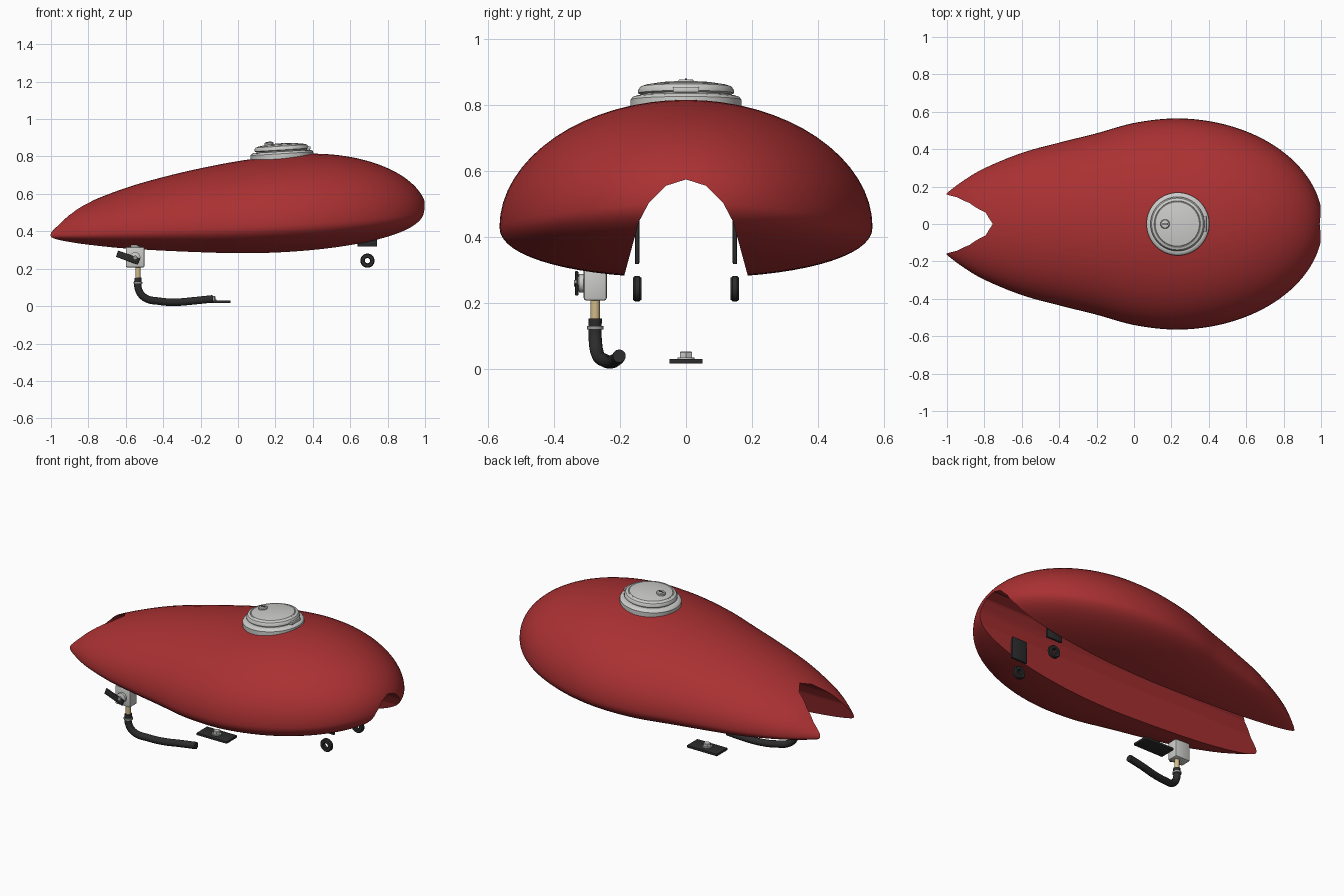
import bpy, bmesh, math
from mathutils import Matrix, Vector

if "Cube" in bpy.data.objects:
    bpy.data.objects.remove(bpy.data.objects["Cube"])


def mat(name, c):
    m = bpy.data.materials.new(name)
    m.diffuse_color = (*c, 1)
    m.use_nodes = True
    m.node_tree.nodes["Principled BSDF"].inputs["Base Color"].default_value = m.diffuse_color
    return m


RED = mat("red_paint", (0.40, 0.03, 0.032))
SILVER = mat("silver_metal", (0.60, 0.60, 0.59))
GREY = mat("grey_metal", (0.32, 0.32, 0.32))
BLACK = mat("black_rubber", (0.025, 0.025, 0.025))
BRASS = mat("brass", (0.64, 0.50, 0.25))


def finish(name, bm, material, matrix=None, angle=35):
    bmesh.ops.recalc_face_normals(bm, faces=bm.faces)
    me = bpy.data.meshes.new(name)
    bm.to_mesh(me)
    bm.free()
    ob = bpy.data.objects.new(name, me)
    bpy.context.collection.objects.link(ob)
    me.materials.append(material)
    if matrix:
        me.transform(matrix)
    smooth(ob, angle)
    return ob


def smooth(ob, angle=35):
    bpy.ops.object.select_all(action='DESELECT')
    ob.select_set(True)
    bpy.context.view_layer.objects.active = ob
    bpy.ops.object.shade_smooth_by_angle(angle=math.radians(angle))


def loft(rings, closed=False):
    bm = bmesh.new()
    vs = [[bm.verts.new(p) for p in r] for r in rings]
    n = len(vs[0])
    pairs = list(zip(vs, vs[1:])) + ([(vs[-1], vs[0])] if closed else [])
    for a, b in pairs:
        for i in range(n):
            bm.faces.new((a[i], a[(i + 1) % n], b[(i + 1) % n], b[i]))
    if not closed:
        bm.faces.new(vs[0])
        bm.faces.new(vs[-1])
    return bm


def lathe(name, profile, material, matrix, n=48, closed=False):
    rings = [[(r * math.cos(2 * math.pi * k / n), r * math.sin(2 * math.pi * k / n), z)
              for k in range(n)] for r, z in profile]
    return finish(name, loft(rings, closed), material, matrix)


def box(name, size, material, matrix, bevel=0.0):
    bm = bmesh.new()
    bmesh.ops.create_cube(bm, size=1, matrix=Matrix.Diagonal((*size, 1)))
    if bevel:
        bmesh.ops.bevel(bm, geom=bm.edges[:], offset=bevel, segments=2, affect='EDGES', profile=0.5)
    return finish(name, bm, material, matrix)


def at(x, y, z):
    return Matrix.Translation((x, y, z))


def interp(tab, x):
    # smooth cubic through (x, value) pairs
    i = max(0, min(len(tab) - 2, sum(1 for t in tab if t[0] <= x) - 1))

    def slope(k):
        a, b = tab[max(k - 1, 0)], tab[min(k + 1, len(tab) - 1)]
        return (b[1] - a[1]) / (b[0] - a[0])
    (x0, y0), (x1, y1) = tab[i], tab[i + 1]
    h = x1 - x0
    t = (x - x0) / h
    return ((2*t**3 - 3*t*t + 1) * y0 + (t**3 - 2*t*t + t) * h * slope(i)
            + (3*t*t - 2*t**3) * y1 + (t**3 - t*t) * h * slope(i + 1))


# Tank shell: rear from curves, nose from ellipses
HALF = [(-1.06, .10), (-1, .165), (-.9, .24), (-.8, .298), (-.6, .38), (-.4, .435),
        (-.2, .485), (0, .54), (.22, .565), (.4, .55)]
TOP = [(-1.06, .40), (-1, .43), (-.9, .505), (-.8, .555), (-.6, .632), (-.4, .69),
       (-.2, .737), (0, .775), (.2, .802), (.4, .815), (.6, .797)]
MID = [(-1.06, .372), (-1, .375), (-.6, .395), (0, .42), (.4, .44), (.8, .472), (1.02, .505)]
LOW = [(-1.06, .36), (-1, .345), (-.8, .318), (-.55, .296), (0, .276), (.3, .287)]
NOSE = 1.01


def section(x, n=64):
    def ell(c, length):
        return math.sqrt(max(0, 1 - ((x - c) / length) ** 2))
    hw = interp(HALF, x) if x < .22 else .565 * ell(.22, NOSE - .22)
    top = interp(TOP, x) if x < .4 else .5 + .315 * ell(.4, NOSE - .4)
    low = interp(LOW, x) if x < 0 else .5 - .224 * ell(0, NOSE)
    mid = min(max(interp(MID, x), low + .001), top - .001)
    ring = []
    for k in range(n):
        a = 2 * math.pi * k / n
        c, s = math.cos(a), math.sin(a)
        e = 1 if s > 0 else 2 / 2.2
        y = hw * math.copysign(abs(c) ** e, c)
        z = mid + (top - mid) * s if s > 0 else mid - (mid - low) * abs(s) ** e
        ring.append((x, y, z))
    return ring


xs = [-1.06 + 1.28 * i / 34 for i in range(34)]
xs += [.22 + (NOSE - .22) * math.sin(math.pi / 2 * i / 30) for i in range(30)]
tank = finish("fuel_tank", loft([section(x) for x in xs]), RED)

# Frame tunnel cut lengthwise through the tank
arch = [(.215, .18), (.143, .445), (.113, .502), (.06, .555), (0, .574)]
arch += [(-y, z) for y, z in arch[-2::-1]]
tunnel = finish("tunnel_cutter", loft([[(x, y, z) for y, z in arch] for x in (-1.3, 1.3)]), RED)
mod = tank.modifiers.new("tunnel", 'BOOLEAN')
mod.operation, mod.solver, mod.object = 'DIFFERENCE', 'EXACT', tunnel
bpy.context.view_layer.objects.active = tank
bpy.ops.object.modifier_apply(modifier=mod.name)
bpy.data.objects.remove(tunnel)
smooth(tank, 32)

# Filler cap, tilted with the tank top
CAP = at(.235, 0, .805) @ Matrix.Rotation(math.radians(-3.5), 4, 'Y')
lathe("filler_flange", [(.13, -.03), (.168, -.03), (.168, .010), (.162, .018), (.15, .022), (.13, .022)],
      SILVER, CAP, 64)
lathe("cap_lid", [(.135, .015), (.135, .026), (.145, .030), (.145, .040), (.138, .050),
                  (.124, .055), (.121, .053), (.118, .056), (.08, .062), (.04, .065), (.004, .066)],
      SILVER, CAP, 64)
box("cap_hinge", (.025, .08, .016), SILVER, CAP @ at(.142, 0, .032), .003)
lathe("cap_lock", [(.025, .055), (.025, .070), (.021, .075), (.002, .076)], SILVER, CAP @ at(-.065, 0, 0), 24)
box("key_slot", (.03, .006, .004), BLACK, CAP @ at(-.065, 0, .076))

# Front mounting pads and rubber rings, both sides
for side, s in (("left", -1), ("right", 1)):
    box("mount_pad_" + side, (.105, .013, .135), BLACK, at(.692, s * .148, .385), .003)
    lathe("mount_ring_" + side, [(.014, -.009), (.018, -.013), (.033, -.013), (.038, -.007),
                                 (.038, .007), (.033, .013), (.018, .013), (.014, .009)],
          BLACK, at(.692, s * .148, .243) @ Matrix.Rotation(math.pi / 2, 4, 'X'), 32, True)

# Fuel tap with lever and outlet
TX, TY = -.55, -.275
box("tap_body", (.1, .07, .11), SILVER, at(TX, TY, .262), .008)
lathe("tap_neck", [(.026, .29), (.026, .34)], SILVER, at(TX, TY, 0), 24)
FACE = at(TX, TY - .035, .26) @ Matrix.Rotation(math.pi / 2, 4, 'X')
lathe("tap_spindle", [(.028, -.005), (.028, .014), (.018, .018)], SILVER, FACE, 24)
box("tap_lever", (.125, .010, .036), BLACK,
    at(-.588, -.331, .259) @ Matrix.Rotation(math.radians(20), 4, 'Y'), .003)
lathe("tap_screw", [(.010, .02), (.010, .029)], GREY, FACE, 16)
lathe("outlet_pipe", [(.014, .11), (.014, .215)], BRASS, at(-.535, TY, 0), 24)

# Fuel hose swept along a curve
cu = bpy.data.curves.new("hose_path", 'CURVE')
cu.dimensions = '3D'
cu.bevel_depth, cu.bevel_resolution, cu.use_fill_caps, cu.resolution_u = .02, 5, True, 10
pts = [(-.535, -.275, .152), (-.532, -.275, .09), (-.50, -.268, .046), (-.42, -.247, .026),
       (-.33, -.228, .021), (-.24, -.212, .028), (-.135, -.202, .039)]
sp = cu.splines.new('BEZIER')
sp.bezier_points.add(len(pts) - 1)
for b, p in zip(sp.bezier_points, pts):
    b.co = p
    b.handle_left_type = b.handle_right_type = 'AUTO'
hose = bpy.data.objects.new("fuel_hose", cu)
bpy.context.collection.objects.link(hose)
cu.materials.append(BLACK)
lathe("hose_clamp", [(.025, .120), (.025, .130)], GREY, at(-.535, TY, 0), 24)

# Rear mounting plate with bolt
box("rear_plate", (.2, .1, .014), BLACK, at(-.14, 0, .023), .002)
lathe("bolt_washer", [(.026, .03), (.026, .035)], SILVER, at(-.14, 0, 0), 24)
lathe("bolt_head", [(.021, .033), (.021, .05), (.018, .053)], SILVER, at(-.14, 0, 0), 6)
